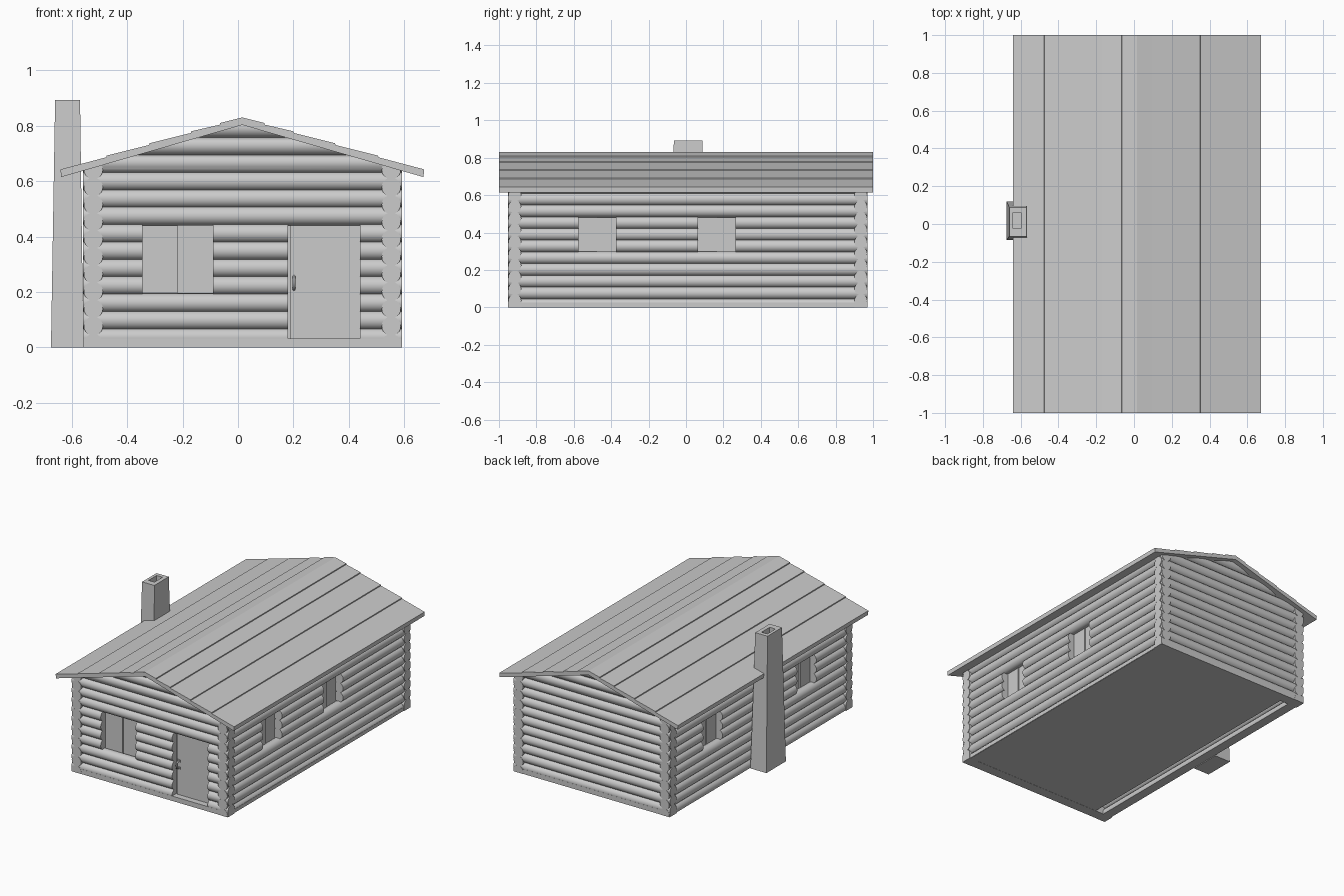
import bpy, bmesh
from mathutils import Vector, Matrix
from math import pi

if "Cube" in bpy.data.objects:
    bpy.data.objects.remove(bpy.data.objects["Cube"])

CX, CY = 0.0155, 0.01            # wall centre
HX, HY = 0.5375, 0.925           # half distance between wall axes
R, STEP = 0.0345, 0.0627         # log radius and spacing
SLOPE, UNDER = 0.287, 0.803      # roof pitch, underside ridge height


def finish(bm, name, smooth=False):
    bmesh.ops.recalc_face_normals(bm, faces=bm.faces)
    me = bpy.data.meshes.new(name)
    bm.to_mesh(me)
    bm.free()
    ob = bpy.data.objects.new(name, me)
    bpy.context.collection.objects.link(ob)
    if smooth:
        bpy.ops.object.select_all(action='DESELECT')
        ob.select_set(True)
        bpy.context.view_layer.objects.active = ob
        bpy.ops.object.shade_smooth_by_angle(angle=0.7)
    return ob


def box(name, x0, x1, y0, y1, z0, z1):
    bm = bmesh.new()
    bmesh.ops.create_cube(bm, size=1)
    for v in bm.verts:
        v.co = ((x0 + x1) / 2 + v.co.x * (x1 - x0),
                (y0 + y1) / 2 + v.co.y * (y1 - y0),
                (z0 + z1) / 2 + v.co.z * (z1 - z0))
    return finish(bm, name)


def log_wall(name, axis, offset, a0, a1, z_first, z_last, openings):
    """Stack of logs along an axis, split at openings (start, end, z0, z1)."""
    bm = bmesh.new()
    rot = Matrix.Rotation(pi / 2, 4, 'Y' if axis == 'x' else 'X')
    z = z_first
    while z < z_last:
        spans, start = [], a0
        for o0, o1, z0, z1 in sorted(openings):
            if z0 < z < z1:
                spans.append((start, o0))
                start = o1
        spans.append((start, a1))
        for s, e in spans:
            m = (s + e) / 2
            pos = (m, offset, z) if axis == 'x' else (offset, m, z)
            bmesh.ops.create_cone(bm, cap_ends=True, segments=20, radius1=R, radius2=R,
                                  depth=e - s, matrix=Matrix.Translation(pos) @ rot)
        z += STEP
    # trim at the ground and under both roof slopes
    ridge = Vector((CX, 0, UNDER + 0.006))
    for co, no in ((Vector(), Vector((0, 0, -1))),
                   (ridge, Vector((SLOPE, 0, 1))), (ridge, Vector((-SLOPE, 0, 1)))):
        cut = bmesh.ops.bisect_plane(bm, geom=bm.verts[:] + bm.edges[:] + bm.faces[:],
                                     plane_co=co, plane_no=no, clear_outer=True)
        edges = [g for g in cut['geom_cut'] if isinstance(g, bmesh.types.BMEdge)]
        if edges:
            bmesh.ops.holes_fill(bm, edges=edges, sides=0)
    return finish(bm, name, True)


# log walls
FRONT, BACK = CY - HY, CY + HY
LEFT, RIGHT = CX - HX, CX + HX
win_f = (-0.345, -0.09, 0.195, 0.445)
door = (0.18, 0.44, 0.03, 0.445)
wins_r = [(-0.575, -0.375, 0.295, 0.485), (0.065, 0.265, 0.295, 0.485)]
wins_l = [(-0.575, -0.375, 0.295, 0.485), (0.41, 0.61, 0.295, 0.485)]
log_wall("front_wall", 'x', FRONT, -0.56, 0.591, 0.036, 0.82, [win_f, door])
log_wall("back_wall", 'x', BACK, -0.56, 0.591, 0.036, 0.82, [])
log_wall("right_wall", 'y', RIGHT, -0.951, 0.971, 0.014, 0.66, wins_r)
log_wall("left_wall", 'y', LEFT, -0.951, 0.971, 0.014, 0.66, wins_l)

# sills and floor, with a gap along the left wall
for n, y in (("front_sill", FRONT), ("back_sill", BACK)):
    box(n, -0.56, 0.591, y - R, y + R, 0, 0.032)
box("floor", -0.43, RIGHT + R, FRONT, BACK, 0.001, 0.025)

# windows: two sashes at slightly different depth, set deep in the wall
for i, (x, side, wins) in enumerate(((RIGHT, 1, wins_r), (LEFT, -1, wins_l))):
    for j, (a, b, z0, z1) in enumerate(wins):
        m = (a + b) / 2
        for k, (s, e) in enumerate(((a - 0.01, m), (m, b + 0.01))):
            c = x - side * (0.02 + 0.008 * k)
            box(f"side_window_{i}_{j}_{k}", c - 0.006, c + 0.006, s, e, z0 - 0.01, z1 + 0.01)
a, b, z0, z1 = win_f
m = (a + b) / 2
for k, (s, e) in enumerate(((a - 0.01, m), (m, b + 0.01))):
    c = FRONT + 0.02 + 0.008 * k
    box(f"front_window_{k}", s, e, c - 0.006, c + 0.006, z0 - 0.01, z1 + 0.01)

# door and handle
dy = FRONT + 0.006
box("door", 0.19, 0.441, dy, dy + 0.02, 0.03, 0.45)
box("door_frame", 0.175, 0.445, dy + 0.008, dy + 0.025, 0.03, 0.452)
cu = bpy.data.curves.new("door_handle", 'CURVE')
cu.dimensions = '3D'
cu.bevel_depth = 0.005
cu.bevel_resolution = 2
cu.use_fill_caps = True
sp = cu.splines.new('POLY')
pts = [(0, 0.208), (-0.022, 0.215), (-0.026, 0.233), (-0.022, 0.251), (0, 0.258)]
sp.points.add(len(pts) - 1)
for p, (d, z) in zip(sp.points, pts):
    p.co = (0.202, dy + d, z, 1)
bpy.context.collection.objects.link(bpy.data.objects.new("door_handle", cu))
for n, z in (("upper", 0.257), ("lower", 0.209)):
    box(f"handle_plate_{n}", 0.192, 0.212, dy - 0.005, dy + 0.001, z - 0.009, z + 0.009)

# roof: stepped overlapping boards, one profile extruded front to back
HALF = 0.656
top = [(0, 0.83)]
for d in (0.08, 0.185, 0.335, 0.49):
    z = 0.83 - SLOPE * d
    top += [(d, z + 0.003), (d + 0.001, z - 0.003)]
top.append((HALF, 0.83 - SLOPE * HALF + 0.001))
low = (HALF - 0.002, UNDER - SLOPE * HALF)
right = top[1:] + [low]
outline = [(CX + d, z) for d, z in [top[0]] + right + [(0, UNDER)]]
outline += [(CX - d, z) for d, z in reversed(right)]
bm = bmesh.new()
face = bm.faces.new([bm.verts.new((x, -1, z)) for x, z in outline])
ext = bmesh.ops.extrude_face_region(bm, geom=[face])
bmesh.ops.translate(bm, vec=(0, 2, 0), verts=[g for g in ext['geom'] if isinstance(g, bmesh.types.BMVert)])
finish(bm, "roof")

# tapered chimney with a flue hole
bm = bmesh.new()
rings = [(-0.675, -0.558, -0.085, 0.12, 0), (-0.66, -0.57, -0.065, 0.087, 0.893),
         (-0.64, -0.597, -0.025, 0.06, 0.893), (-0.64, -0.597, -0.025, 0.06, 0.8)]
loops = [[bm.verts.new(c) for c in ((x0, y0, z), (x1, y0, z), (x1, y1, z), (x0, y1, z))]
         for x0, x1, y0, y1, z in rings]
for p, q in zip(loops, loops[1:]):
    for i in range(4):
        k = (i + 1) % 4
        bm.faces.new((p[i], p[k], q[k], q[i]))
bm.faces.new(loops[0])
bm.faces.new(loops[-1])
finish(bm, "chimney")
